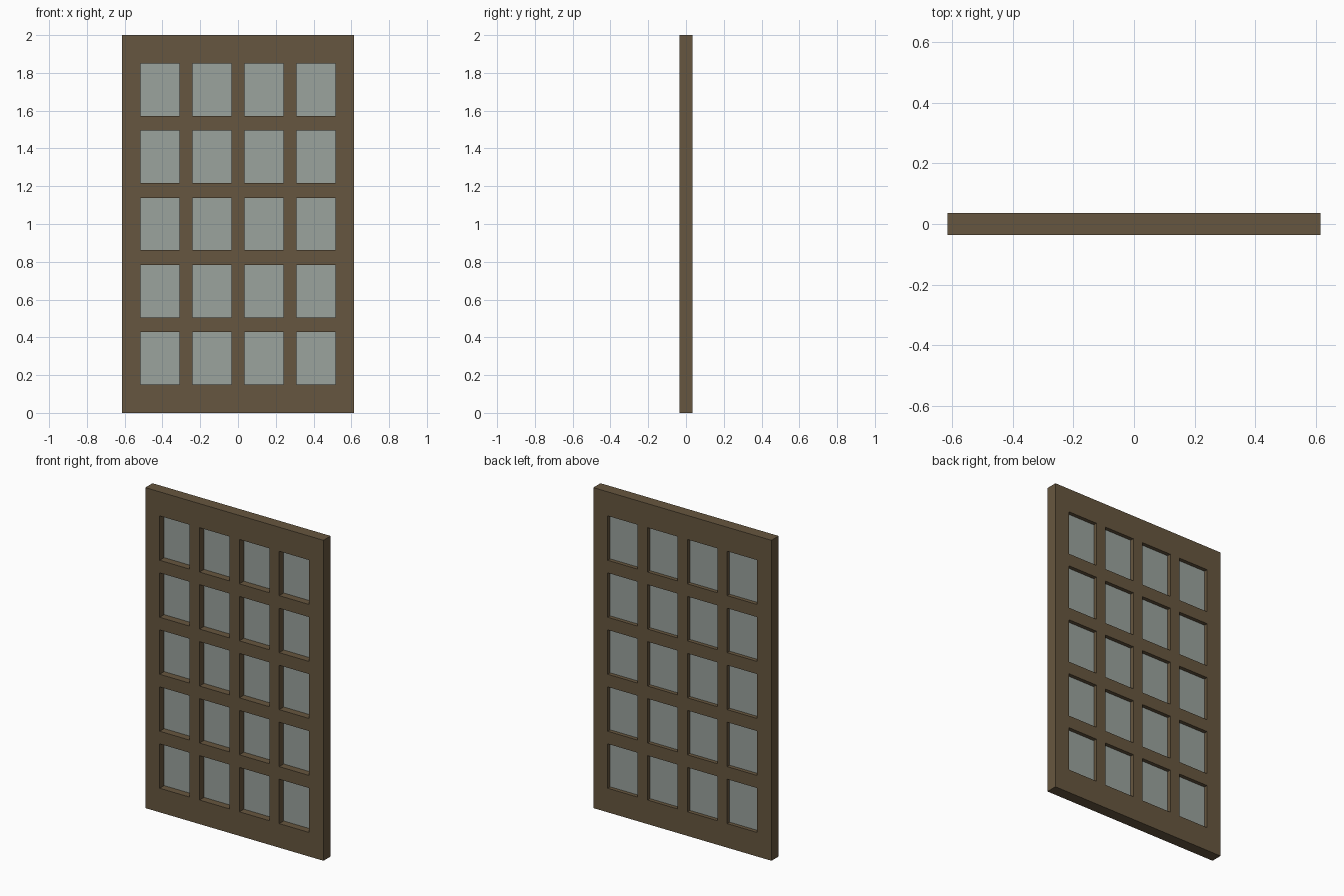
import bpy, bmesh

if "Cube" in bpy.data.objects:
    bpy.data.objects.remove(bpy.data.objects["Cube"])

HALF_W, HEIGHT, HALF_D = 0.615, 2.0, 0.0355
PANE_W, PITCH_X, COLS = 0.2065, 0.275, 4
PANE_H, PITCH_Z, ROWS = 0.277, 0.3557, 5
X0 = -(PITCH_X * (COLS - 1) + PANE_W) / 2
Z0 = (HEIGHT - PITCH_Z * (ROWS - 1) - PANE_H) / 2
GLASS_Y, GLASS_T = 0.01, 0.003


def material(name, rgb):
    m = bpy.data.materials.new(name)
    m.diffuse_color = (*rgb, 1)
    m.use_nodes = True
    m.node_tree.nodes["Principled BSDF"].inputs["Base Color"].default_value = m.diffuse_color
    return m


def finish(bm, name, mat):
    bmesh.ops.recalc_face_normals(bm, faces=bm.faces[:])
    me = bpy.data.meshes.new(name)
    bm.to_mesh(me)
    bm.free()
    me.materials.append(mat)
    ob = bpy.data.objects.new(name, me)
    bpy.context.collection.objects.link(ob)
    return ob


wood = material("brown_wood", (0.134, 0.094, 0.050))
glass = material("grey_green_glass", (0.328, 0.366, 0.338))

# Lattice lines: outer edges plus both sides of every opening
xs = [-HALF_W] + [X0 + i * PITCH_X + s for i in range(COLS) for s in (0, PANE_W)] + [HALF_W]
zs = [0] + [Z0 + j * PITCH_Z + s for j in range(ROWS) for s in (0, PANE_H)] + [HEIGHT]

# Window frame: front lattice with openings left out, extruded to depth
bm = bmesh.new()
v = [[bm.verts.new((x, -HALF_D, z)) for z in zs] for x in xs]
for i in range(len(xs) - 1):
    for j in range(len(zs) - 1):
        if not (i % 2 and j % 2):
            bm.faces.new((v[i][j], v[i + 1][j], v[i + 1][j + 1], v[i][j + 1]))
bmesh.ops.delete(bm, geom=[p for p in bm.verts if not p.link_faces], context='VERTS')
new = bmesh.ops.extrude_face_region(bm, geom=bm.faces[:], use_keep_orig=True)["geom"]
bmesh.ops.translate(bm, vec=(0, 2 * HALF_D, 0),
                    verts=[g for g in new if isinstance(g, bmesh.types.BMVert)])
finish(bm, "window_frame", wood)

# Glass panes, set slightly towards the back
bm = bmesh.new()
for i in range(COLS):
    for j in range(ROWS):
        c = (X0 + i * PITCH_X + PANE_W / 2, GLASS_Y, Z0 + j * PITCH_Z + PANE_H / 2)
        vs = bmesh.ops.create_cube(bm, size=1)["verts"]
        bmesh.ops.scale(bm, vec=(PANE_W, GLASS_T, PANE_H), verts=vs)
        bmesh.ops.translate(bm, vec=c, verts=vs)
finish(bm, "glass_panes", glass)
